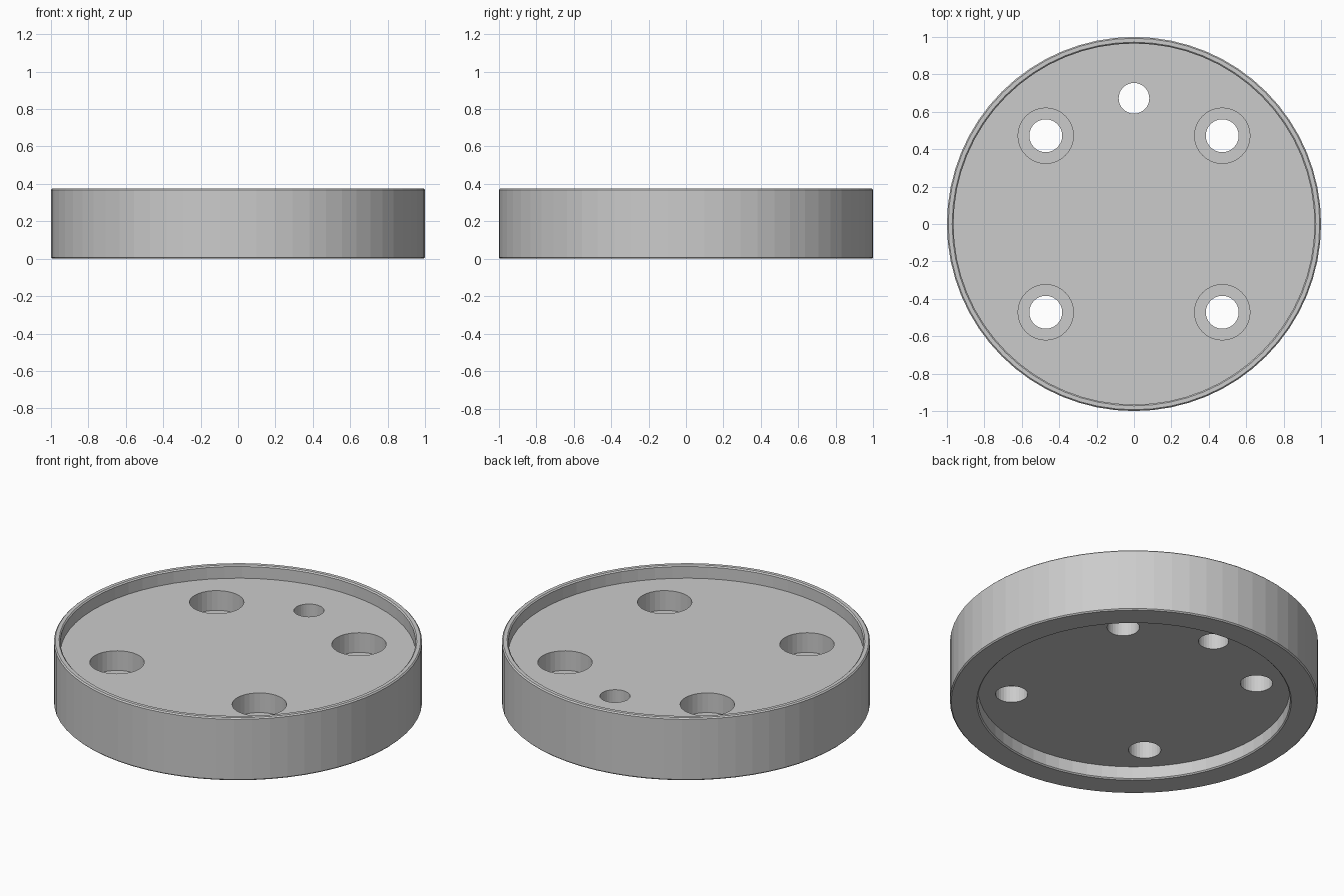
import bpy, bmesh
from math import cos, sin, pi

if "Cube" in bpy.data.objects:
    bpy.data.objects.remove(bpy.data.objects["Cube"])


def lathe(bm, profile, segments, cx=0.0, cy=0.0):
    """Closed solid of revolution; profile runs from lower centre to upper centre."""
    rings = [[bm.verts.new((cx + r * cos(2 * pi * i / segments),
                            cy + r * sin(2 * pi * i / segments), z))
              for i in range(segments)] for r, z in profile]
    for a, b in zip(rings, rings[1:]):
        for i in range(segments):
            j = (i + 1) % segments
            bm.faces.new((a[i], a[j], b[j], b[i]))
    bm.faces.new(rings[0][::-1])
    bm.faces.new(rings[-1])


def make_object(name, bm):
    bmesh.ops.recalc_face_normals(bm, faces=bm.faces)
    mesh = bpy.data.meshes.new(name)
    bm.to_mesh(mesh)
    bm.free()
    obj = bpy.data.objects.new(name, mesh)
    bpy.context.collection.objects.link(obj)
    return obj


# Disc with shallow recesses above and below and lightly chamfered rims
H, C = 0.375, 0.007
bm = bmesh.new()
lathe(bm, [(0.848, 0.08), (0.848, C), (0.848 + C, 0), (1 - C, 0), (1, C),
           (1, H - C), (1 - C, H), (0.965 + C, H), (0.965, H - C),
           (0.965, 0.298)], 64)
disc = make_object("round_base_plate", bm)

# Hole cutters: four counterbored screw holes and one plain cable hole
bm = bmesh.new()
for sx in (-1, 1):
    for sy in (-1, 1):
        lathe(bm, [(0.088, -0.1), (0.088, 0.18), (0.148, 0.18), (0.148, 0.5)],
              32, 0.472 * sx, 0.472 * sy)
lathe(bm, [(0.082, -0.1), (0.082, 0.5)], 32, 0, 0.672)
cutter = make_object("hole_cutter", bm)
cutter.hide_render = True

# Cut the holes, then drop the cutter
mod = disc.modifiers.new("holes", 'BOOLEAN')
mod.operation = 'DIFFERENCE'
mod.solver = 'EXACT'
mod.object = cutter
bpy.context.view_layer.objects.active = disc
bpy.ops.object.modifier_apply(modifier=mod.name)
bpy.data.objects.remove(cutter)
